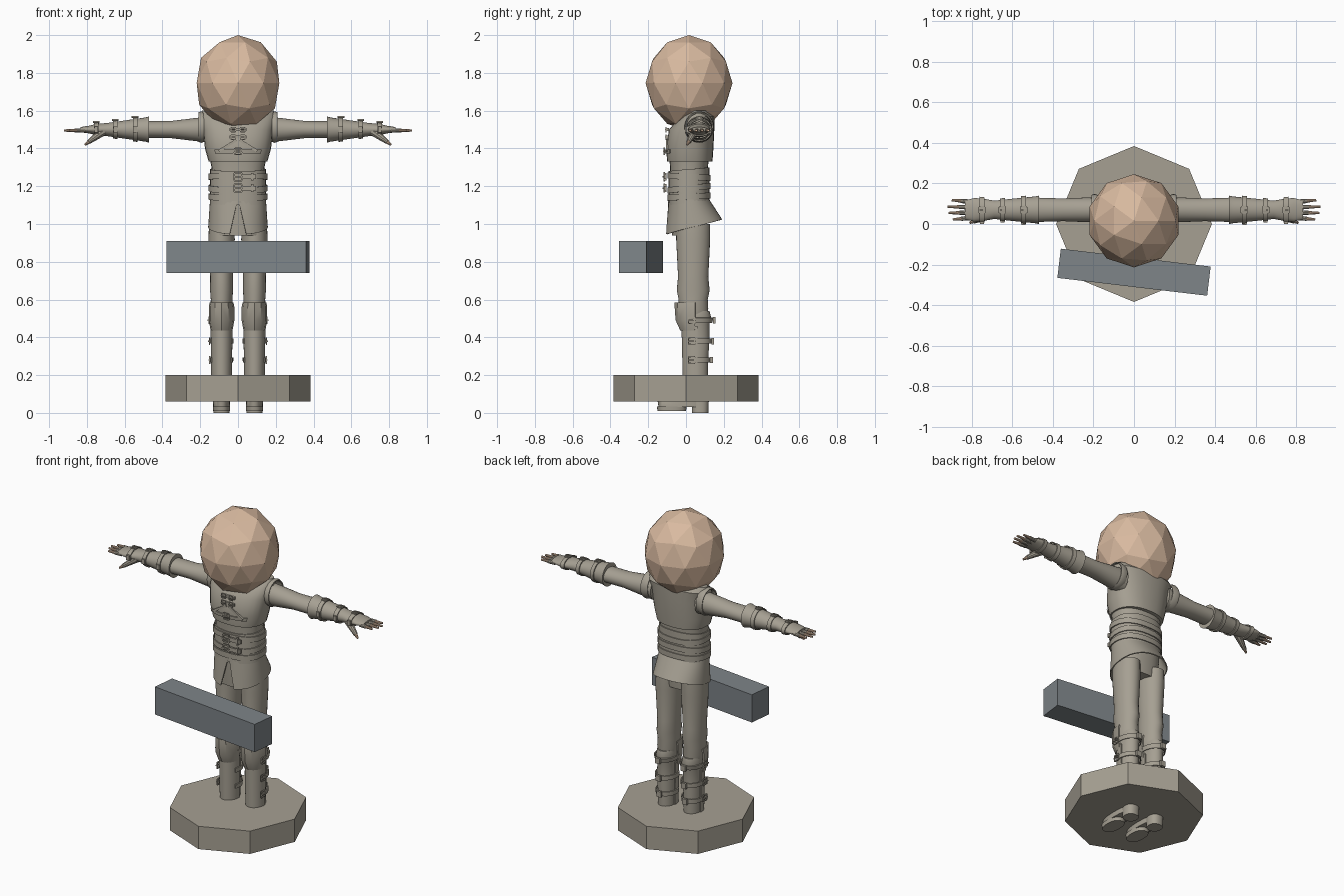
import bpy, bmesh
from math import sin, cos, radians, copysign
from mathutils import Matrix, Vector

default_cube = bpy.data.objects.get("Cube")
if default_cube:
    bpy.data.objects.remove(default_cube)


def material(name, *colour):
    made = bpy.data.materials.new(name)
    made.use_nodes = True
    made.diffuse_color = (*colour, 1)
    made.node_tree.nodes["Principled BSDF"].inputs["Base Color"].default_value = (*colour, 1)
    return made


CLOTH = material("warm grey", .38, .35, .29)
SKIN = material("skin", .69, .49, .35)
SLATE = material("slate grey", .21, .235, .25)
smooth_parts = []


def finish(name, bm, mat=CLOTH, paired=False, smooth=False):
    bmesh.ops.recalc_face_normals(bm, faces=bm.faces)
    mesh = bpy.data.meshes.new(name)
    bm.to_mesh(mesh)
    bm.free()
    mesh.materials.append(mat)
    part = bpy.data.objects.new(name, mesh)
    bpy.context.collection.objects.link(part)
    if paired:
        part.modifiers.new("Mirror", "MIRROR")
    if smooth:
        smooth_parts.append(part)


def loft(name, rows, centre=(0, 0), axis="Z", paired=False, sides=28, power=1,
         span=(-90, 270), thick=0):
    """Join ellipses given as position, two radii, then optional shift, tilt and front gap.
    With a thickness the result is an open shell, otherwise its ends are capped."""
    bm = bmesh.new()
    loops = []
    for row in rows:
        along, radius_a, radius_b, shift, tilt, gap = (*row, 0, 0, 0)[:6]
        start, stop = radians(span[0] + gap), radians(span[1] - gap)
        loop = []
        for k in range(sides + 1):
            angle = start + (stop - start) * k / sides
            c, s = cos(angle), sin(angle)
            a = centre[0] + radius_a * copysign(abs(c) ** power, c)
            b = centre[1] + shift + radius_b * copysign(abs(s) ** power, s)
            height = along + tilt * s
            loop.append(bm.verts.new((a, b, height) if axis == "Z" else (height, a, b)))
        loops.append(loop)
    for lower, upper in zip(loops, loops[1:]):
        for k in range(sides):
            bm.faces.new((lower[k], lower[k + 1], upper[k + 1], upper[k]))
    if not thick:
        for loop in (loops[0], loops[-1]):
            bm.faces.new(loop[:-1])
    bmesh.ops.remove_doubles(bm, verts=bm.verts, dist=1e-5)
    if thick:
        bmesh.ops.recalc_face_normals(bm, faces=bm.faces)
        bmesh.ops.solidify(bm, geom=bm.faces[:], thickness=thick)
    finish(name, bm, CLOTH, paired, smooth=True)


def section(shape, along, grow=0):
    """Ellipse of a lofted shape at a position, optionally enlarged."""
    rows = [(*row, 0)[:4] for row in shape["rows"]]
    for low, high in zip(rows, rows[1:]):
        if along <= high[0]:
            break
    mix = (along - low[0]) / (high[0] - low[0])
    _, a, b, shift = Vector(low).lerp(Vector(high), mix)
    return along, a + grow, b + grow, shift


def wrap(name, shape, middle, width, grow=.008, tilt=0, **options):
    """Band that hugs a lofted shape."""
    rows = [(*section(shape, middle + side * width / 2, grow), tilt) for side in (-1, 1)]
    loft(name, **{**shape, "thick": .006, **options, "rows": rows})


def place(position, size, rotation=Matrix()):
    return Matrix.Translation(position) @ rotation @ Matrix.Diagonal((*size, 1))


def box(name, position, size, rotation=Matrix(), mat=CLOTH, paired=False):
    bm = bmesh.new()
    bmesh.ops.create_cube(bm, size=1, matrix=place(position, size, rotation))
    finish(name, bm, mat, paired)


def buckle(name, position, rotation=Matrix(), size=.034, paired=False):
    """Square frame with a prong, facing its own z."""
    bm = bmesh.new()
    half, bar = size / 2, size / 5
    for side in (-half, half):
        bmesh.ops.create_cube(bm, size=1, matrix=place((0, side, 0), (size, bar, bar)))
        bmesh.ops.create_cube(bm, size=1, matrix=place((side, 0, 0), (bar, size, bar)))
    bmesh.ops.create_cube(bm, size=1, matrix=place((0, 0, half / 4), (size + bar, bar, bar)))
    bm.transform(Matrix.Translation(position) @ rotation)
    finish(name, bm, CLOTH, paired)


def rod(name, start, end, thick_end, thin_end, mat=CLOTH):
    """Tapered mirrored finger piece between two points."""
    bm = bmesh.new()
    reach = end - start
    turn = reach.to_track_quat("Z", "Y").to_matrix().to_4x4()
    bmesh.ops.create_cone(bm, cap_ends=True, segments=10, radius1=thick_end, radius2=thin_end,
                          depth=reach.length,
                          matrix=Matrix.Translation((start + end) / 2) @ turn)
    finish(name, bm, mat, paired=True, smooth=True)


FACE_FRONT = Matrix.Rotation(radians(90), 4, "X")
FACE_SIDE = FACE_FRONT @ Matrix.Rotation(radians(90), 4, "Y")
ARM = dict(centre=(.07, 1.5), axis="X", paired=True)
LEG_X = .087

# Faceted head
bm = bmesh.new()
bmesh.ops.create_icosphere(bm, subdivisions=2, radius=1,
                           matrix=place((0, .016, 1.746), (.23, .23, .254)))
finish("head", bm, SKIN)

# Octagonal base and floating plank
bm = bmesh.new()
bmesh.ops.create_cone(bm, cap_ends=True, segments=8, radius1=.385, radius2=.385, depth=.14,
                      matrix=Matrix.Translation((0, 0, .13)))
finish("base", bm)
box("plank", (0, -.238, .825), (.745, .145, .17), Matrix.Rotation(radians(-6.8), 4, "Z"), SLATE)

# Torso, vest and flared skirt with a front slit
TORSO = dict(rows=[(.94, .13, .09), (1.1, .14, .1), (1.3, .14, .1), (1.4, .16, .11)],
             centre=(0, .016), power=.85)
VEST = dict(rows=[(1.33, .155, .12), (1.4, .175, .125), (1.5, .185, .12, .01),
                  (1.57, .2, .09, .04), (1.6, .19, .05, .05)],
            centre=(0, .02), power=.85)
loft("torso", **TORSO)
loft("vest", **VEST)
loft("armhole_rim", [(.165, .07, .075), (.195, .078, .083), (.21, .074, .078)],
     **{**ARM, "centre": (.07, 1.513)}, thick=.006)
skirt_rows = []
for step in range(6):
    flare = step / 5
    skirt_rows.append((1.13 - .145 * flare, .148 + .01 * flare, .107 + .043 * flare,
                       .025 * flare, .04 * flare, 14 * flare))
loft("skirt", skirt_rows, centre=(0, .016), sides=40, power=.9, thick=.006)

# Waist belts
wrap("waist_wrap", TORSO, 1.2, .18, tilt=.01)
for height, tilt in ((1.145, .006), (1.19, .012), (1.25, -.006)):
    wrap("waist_belt", TORSO, height, .032, grow=.015, tilt=tilt)
for height in (1.19, 1.25):
    buckle("belt_buckle", (0, -.115, height), FACE_FRONT, size=.04)
    box("belt_tongue", (.06, -.11, height), (.07, .012, .024))
    box("belt_loop", (.075, -.112, height), (.012, .016, .042))

# Chest straps and clasps
wrap("chest_strap", VEST, 1.385, .02, grow=.004, span=(-130, -50))
buckle("chest_buckle", (0, -.115, 1.385), FACE_FRONT)
for height in (1.46, 1.5):
    box("chest_tab", (0, -.096, height), (.09, .014, .016))
    buckle("chest_clasp", (.025, -.106, height), FACE_FRONT, size=.024, paired=True)
box("chest_sash", (.055, -.1, 1.415), (.11, .012, .014),
    Matrix.Rotation(radians(32), 4, "Y"), paired=True)

# Sleeves, gauntlets and wrist straps
GAUNTLET = dict(rows=[(.47, .07, .07), (.49, .066, .064), (.6, .055, .048), (.69, .045, .035),
                      (.75, .056, .03), (.79, .058, .02), (.835, .046, .013)], **ARM)
loft("sleeve", [(.15, .06, .07), (.25, .06, .058), (.35, .056, .046), (.48, .06, .045)], **ARM)
loft("gauntlet", **GAUNTLET)
for along in (.545, .65, .75):
    wrap("wrist_strap", GAUNTLET, along, .024)
    _, depth, height, _ = section(GAUNTLET, along, grow=.008)
    buckle("wrist_buckle", (along, .07, 1.5 + height), size=.03, paired=True)
    box("wrist_strap_end", (along, .07 - depth, 1.5), (.02, .012, .03), paired=True)

# Fingers and thumb with bare tips
for spread, reach in ((-.04, .895), (-.013, .915), (.013, .92), (.04, .9)):
    knuckle = Vector((.81, .07 + spread, 1.495))
    tip = Vector((reach, .07 + spread * 1.2, 1.495))
    middle = knuckle.lerp(tip, .5)
    rod("glove_finger", knuckle, middle, .012, .011)
    rod("fingertip", middle, tip, .009, .006, SKIN)
thumb_root, thumb_tip = Vector((.715, .045, 1.49)), Vector((.81, .006, 1.42))
thumb_joint = thumb_root.lerp(thumb_tip, .8)
rod("glove_thumb", thumb_root, thumb_joint, .024, .012)
rod("thumb_tip", thumb_joint, thumb_tip, .01, .006, SKIN)

# Trousers and boots
BOOT = dict(rows=[(.06, .045, .06), (.28, .05, .063), (.38, .052, .07), (.47, .05, .07),
                  (.5, .057, .08), (.54, .05, .07)],
            centre=(LEG_X, .054), paired=True)
loft("trouser_leg", [(.5, .05, .07), (.55, .06, .08), (.6, .057, .077), (.65, .061, .087),
                     (.72, .06, .08), (.92, .07, .09), (1, .066, .09)],
     centre=(LEG_X, .038), paired=True)
loft("boot", **BOOT)

# Knee guards, shin guards and leg straps
loft("knee_guard", [(.435, .058, .07), (.49, .068, .095), (.56, .068, .1), (.585, .063, .1)],
     centre=(LEG_X, .04), span=(-185, 5), sides=6, paired=True, thick=.008)
wrap("shin_guard", BOOT, .26, .4, span=(-185, 5))
for height in (.28, .38, .49):
    wrap("leg_strap", BOOT, height, .026, grow=.012, span=(-25, 205))
    _, width, depth, _ = section(BOOT, height, grow=.012)
    buckle("leg_buckle", (LEG_X + width, .03, height), FACE_SIDE, paired=True)
    box("leg_strap_end", (LEG_X, .06 + depth, height), (.03, .014, .034), paired=True)

# Shoes with separate soles and heels
loft("shoe", [(.03, .044, .125), (.06, .045, .13), (.1, .042, .1, .03), (.14, .04, .07, .06)],
     centre=(LEG_X, -.02), paired=True, power=.85)
loft("sole", [(.01, .044, .075), (.035, .046, .08)],
     centre=(LEG_X, -.075), paired=True, power=.85)
loft("heel", [(0, .042, .043), (.07, .043, .046)],
     centre=(LEG_X, .075), paired=True, power=.85)

# Smooth shading with sharp creases kept
bpy.ops.object.select_all(action="DESELECT")
for part in smooth_parts:
    part.select_set(True)
bpy.context.view_layer.objects.active = smooth_parts[0]
bpy.ops.object.shade_smooth_by_angle(angle=radians(35))
